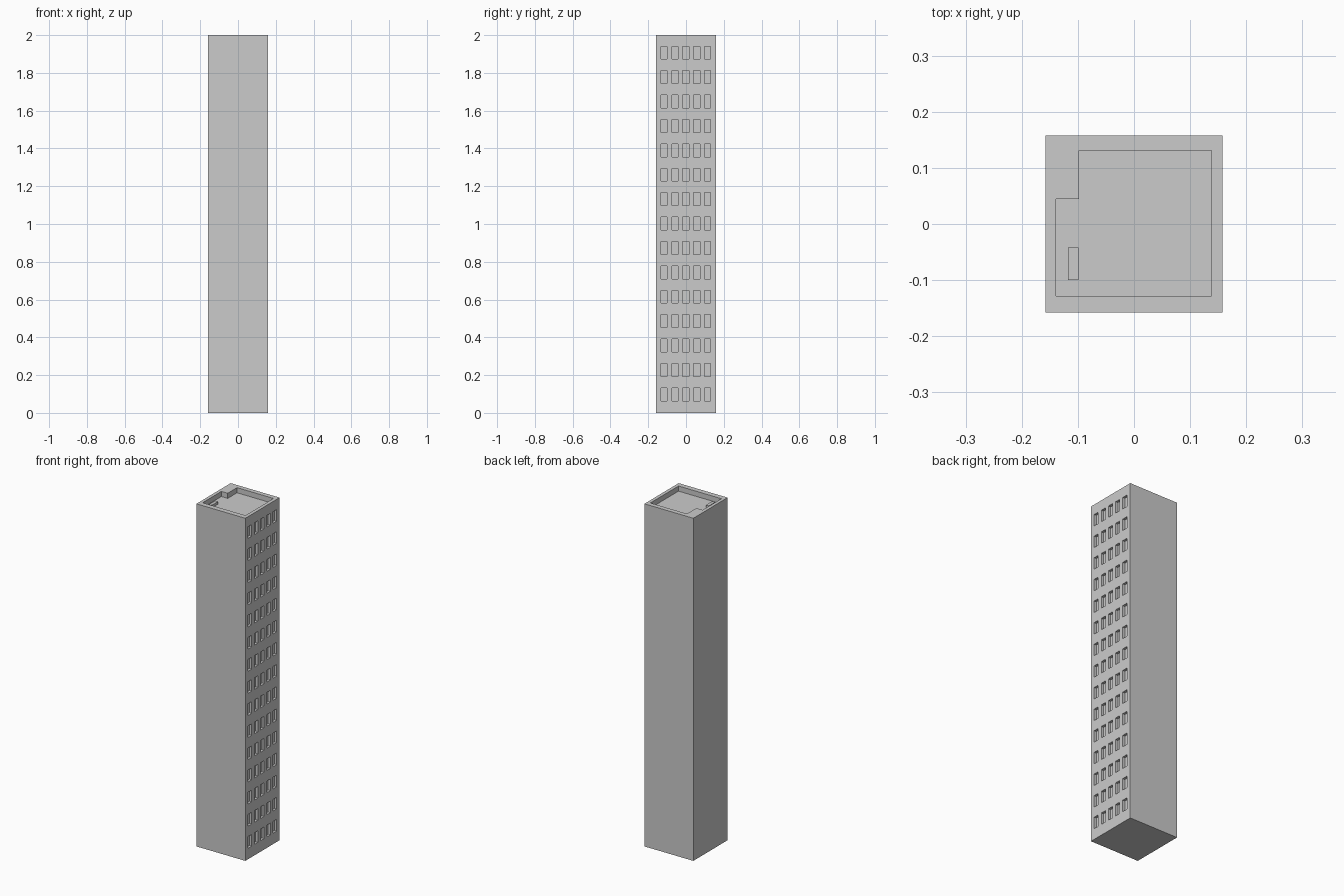
import bpy, bmesh

if "Cube" in bpy.data.objects:
    bpy.data.objects.remove(bpy.data.objects["Cube"])

H, R = 2.0, 0.158          # tower height and half width
ROOF = 1.97                # roof deck level below the parapet
COLS, ROWS = 5, 15
WIN_W, WIN_H, WIN_D = 0.033, 0.068, 0.015

concrete = bpy.data.materials.new("light_grey_concrete")
concrete.diffuse_color = (0.6, 0.6, 0.6, 1)
concrete.use_nodes = True
concrete.node_tree.nodes["Principled BSDF"].inputs["Base Color"].default_value = concrete.diffuse_color


def add_prism(bm, outline, z0, z1):
    """Extrude a counter-clockwise xy outline from z0 to z1."""
    low = [bm.verts.new((x, y, z0)) for x, y in outline]
    high = [bm.verts.new((x, y, z1)) for x, y in outline]
    bm.faces.new(low[::-1])
    bm.faces.new(high)
    n = len(outline)
    for i in range(n):
        j = (i + 1) % n
        bm.faces.new((low[i], low[j], high[j], high[i]))


def rect(x0, x1, y0, y1):
    return [(x0, y0), (x1, y0), (x1, y1), (x0, y1)]


def make_object(name, prisms):
    bm = bmesh.new()
    for p in prisms:
        add_prism(bm, *p)
    mesh = bpy.data.meshes.new(name)
    bm.to_mesh(mesh)
    bm.free()
    mesh.materials.append(concrete)
    ob = bpy.data.objects.new(name, mesh)
    bpy.context.collection.objects.link(ob)
    return ob


# Main tower block
tower = make_object("tower", [(rect(-R, R, -R, R), 0, H)])

# Sunken roof with a solid back left corner
roof = [(-0.139, -0.128), (0.138, -0.128), (0.138, 0.131),
        (-0.098, 0.131), (-0.098, 0.045), (-0.139, 0.045)]
cuts = [(roof, ROOF, H + 0.05)]

# Window recesses on the right side
for c in range(COLS):
    y = (c - (COLS - 1) / 2) * 0.0575 - 0.001
    for r in range(ROWS):
        z = 0.098 + r * 0.1292
        cuts.append((rect(R - WIN_D, R + 0.05, y - WIN_W / 2, y + WIN_W / 2),
                     z - WIN_H / 2, z + WIN_H / 2))

cutter = make_object("recess_cutter", cuts)
cutter.hide_render = True
mod = tower.modifiers.new("recesses", "BOOLEAN")
mod.operation = "DIFFERENCE"
mod.solver = "EXACT"
mod.object = cutter
bpy.context.view_layer.objects.active = tower
bpy.ops.object.modifier_apply(modifier=mod.name)
bpy.data.objects.remove(cutter)

# Small vent box on the roof deck
make_object("roof_vent", [(rect(-0.118, -0.099, -0.1, -0.042), ROOF, ROOF + 0.015)])
